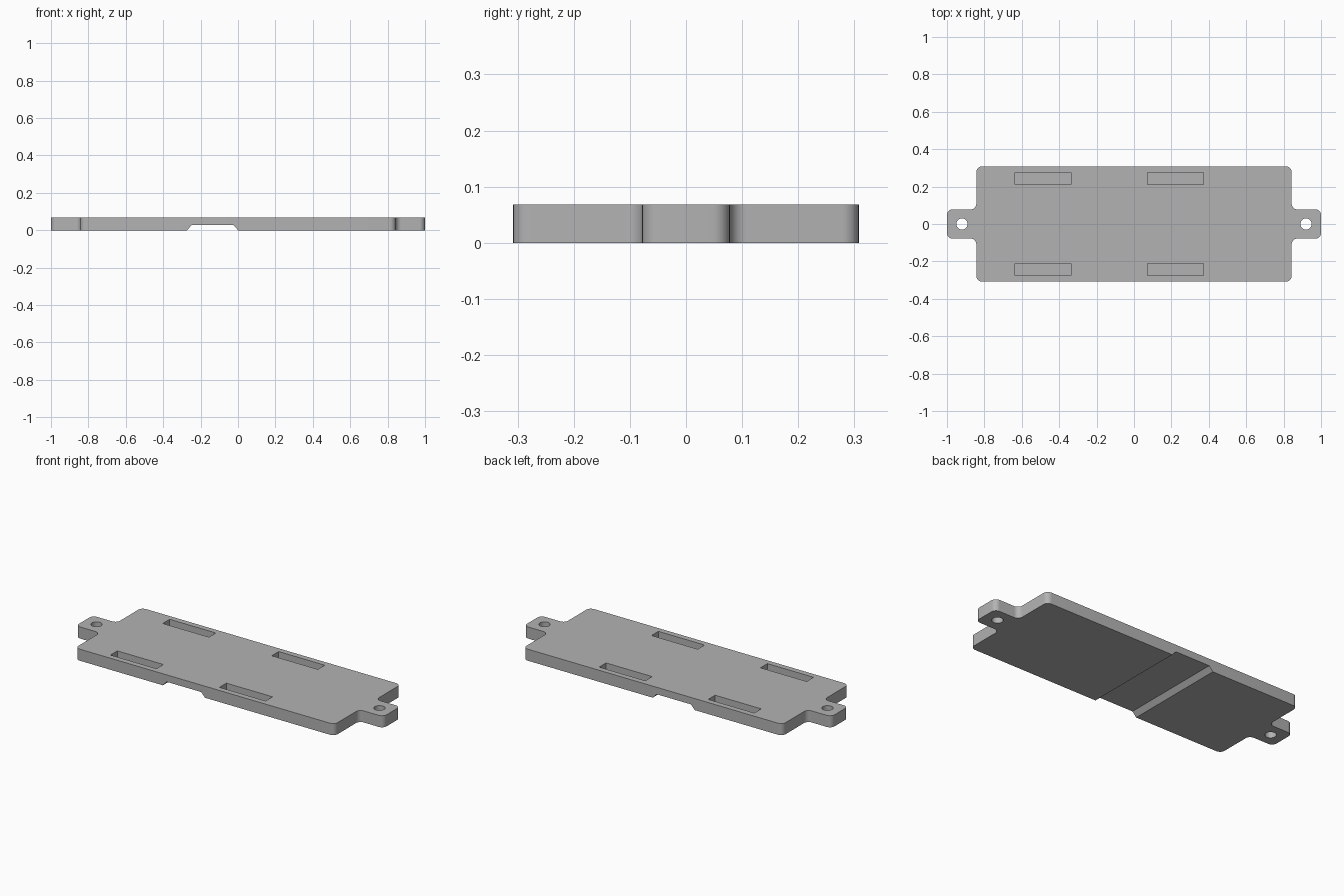
import bpy, bmesh, math
from mathutils import Vector

cube = bpy.data.objects.get("Cube")
if cube:
    bpy.data.objects.remove(cube, do_unlink=True)

HEIGHT = 0.068
RADIUS = 0.03

grey = bpy.data.materials.new("plain grey")
grey.use_nodes = True
colour = (0.45, 0.45, 0.45, 1)
grey.diffuse_color = colour
grey.node_tree.nodes["Principled BSDF"].inputs["Base Color"].default_value = colour


def rounded(corners, radius, steps=8):
    """Round every right-angled corner of a closed outline."""
    points = []
    for i, corner in enumerate(corners):
        p = Vector(corner)
        to_prev = (Vector(corners[i - 1]) - p).normalized()
        to_next = (Vector(corners[(i + 1) % len(corners)]) - p).normalized()
        centre = p + (to_prev + to_next) * radius
        for s in range(steps + 1):
            a = s / steps * math.pi / 2
            points.append(centre - to_next * radius * math.cos(a) - to_prev * radius * math.sin(a))
    return points


def prism(name, outline, place, shift):
    """Extrude a flat outline, placed in space by a function, along a vector."""
    bm = bmesh.new()
    face = bm.faces.new([bm.verts.new(place(p)) for p in outline])
    grown = bmesh.ops.extrude_face_region(bm, geom=[face])["geom"]
    bmesh.ops.translate(bm, vec=shift, verts=[v for v in grown if isinstance(v, bmesh.types.BMVert)])
    bmesh.ops.recalc_face_normals(bm, faces=bm.faces)
    mesh = bpy.data.meshes.new(name)
    bm.to_mesh(mesh)
    bm.free()
    mesh.materials.append(grey)
    obj = bpy.data.objects.new(name, mesh)
    bpy.context.collection.objects.link(obj)
    return obj


def flat(z):
    return lambda p: (p[0], p[1], z)


# Plate with a mounting tab at each end
quarter = [(1, 0.078), (0.843, 0.078), (0.843, 0.308)]
half = quarter + [(-x, y) for x, y in reversed(quarter)]
outline = half + [(x, -y) for x, y in reversed(half)]
plate = prism("mounting_plate", rounded(outline, RADIUS), flat(0), (0, 0, HEIGHT))

cutters = []

# Screw hole through each tab
for side in (-1, 1):
    ring = [(side * 0.92 + 0.03 * math.cos(a), 0.03 * math.sin(a))
            for a in (i * math.tau / 32 for i in range(32))]
    cutters.append(prism("hole_cutter", ring, flat(-0.1), (0, 0, 0.3)))

# Four blind slots in the top
for x in (-0.487, 0.222):
    for y in (-0.243, 0.243):
        slot = [(x + i * 0.15, y + j * 0.032) for i, j in ((-1, -1), (1, -1), (1, 1), (-1, 1))]
        cutters.append(prism("slot_cutter", slot, flat(HEIGHT - 0.045), (0, 0, 0.1)))

# Cable channel with sloping sides across the underside
channel = [(-0.298, -0.027), (-0.248, 0.027), (-0.024, 0.027), (0.026, -0.027)]
cutters.append(prism("channel_cutter", channel, lambda p: (p[0], -0.5, p[1]), (0, 1, 0)))

# Cut everything out and tidy up
bpy.context.view_layer.objects.active = plate
plate.select_set(True)
for cutter in cutters:
    cutter.hide_render = True
    cut = plate.modifiers.new("cut", "BOOLEAN")
    cut.operation = "DIFFERENCE"
    cut.solver = "EXACT"
    cut.object = cutter
    bpy.ops.object.modifier_apply(modifier=cut.name)
    bpy.data.objects.remove(cutter, do_unlink=True)

bpy.ops.object.shade_smooth_by_angle(angle=math.radians(30))
